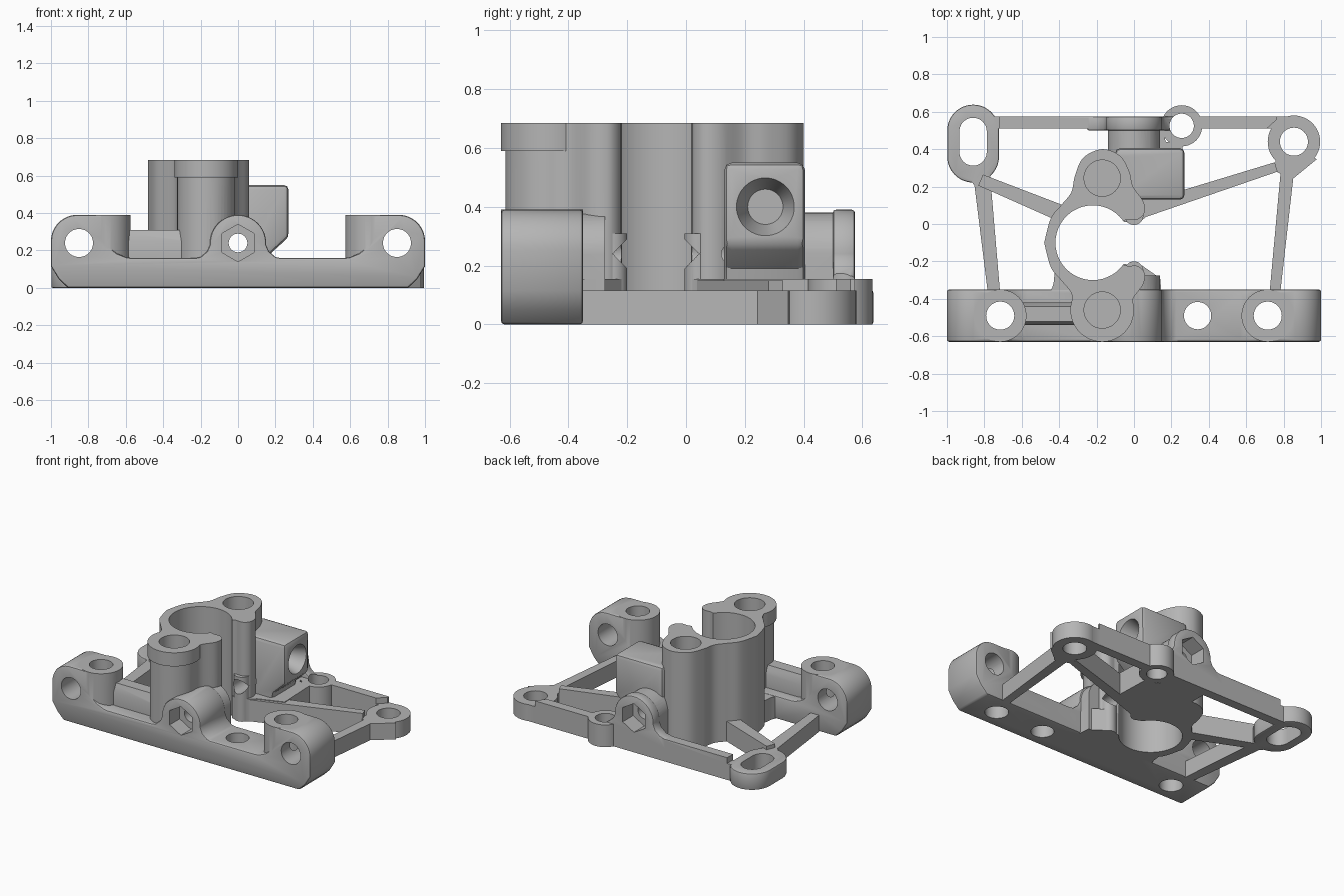
import bpy, bmesh, math
from mathutils import Vector

cube = bpy.data.objects.get("Cube")
if cube:
    bpy.data.objects.remove(cube, do_unlink=True)

grey = bpy.data.materials.new("plain_grey")
grey.use_nodes = True
GREY = (0.46, 0.46, 0.46, 1)
grey.diffuse_color = GREY
grey.node_tree.nodes["Principled BSDF"].inputs["Base Color"].default_value = GREY


def apply(obj, mod):
    bpy.context.view_layer.objects.active = obj
    bpy.ops.object.modifier_apply(modifier=mod.name)


def arc(cx, cy, r, start=0, end=360, n=48):
    full = end - start == 360
    steps = n if full else n + 1
    return [(cx + r * math.cos(math.radians(start + (end - start) * i / n)),
             cy + r * math.sin(math.radians(start + (end - start) * i / n)))
            for i in range(steps)]


def smooth(pts, n=6):
    """Smooth curve through a few guide points."""
    p = [Vector(q) for q in [pts[0]] + pts + [pts[-1]]]
    out = []
    for a, b, c, d in zip(p, p[1:], p[2:], p[3:]):
        for i in range(n):
            t = i / n
            out.append(tuple(0.5 * (2 * b + (c - a) * t + (2 * a - 5 * b + 4 * c - d) * t * t
                                    + (3 * b - a - 3 * c + d) * t ** 3)))
    return out + [pts[-1]]


def prism(name, pts, lo, hi, axis="z", bevel=0):
    """Closed outline extruded along one axis."""
    place = {"z": lambda u, v, t: (u, v, t),
             "y": lambda u, v, t: (u, t, v),
             "x": lambda u, v, t: (t, u, v)}[axis]
    bm = bmesh.new()
    face = bm.faces.new([bm.verts.new(place(u, v, lo)) for u, v in pts])
    ext = bmesh.ops.extrude_face_region(bm, geom=[face])["geom"]
    bmesh.ops.translate(bm, vec=place(0, 0, hi - lo),
                        verts=[g for g in ext if isinstance(g, bmesh.types.BMVert)])
    bmesh.ops.recalc_face_normals(bm, faces=bm.faces)
    mesh = bpy.data.meshes.new(name)
    bm.to_mesh(mesh)
    bm.free()
    obj = bpy.data.objects.new(name, mesh)
    bpy.context.collection.objects.link(obj)
    if bevel:
        mod = obj.modifiers.new("bevel", "BEVEL")
        mod.width, mod.segments = bevel, 2
        mod.limit_method, mod.angle_limit = "ANGLE", math.radians(40)
        apply(obj, mod)
    return obj


def post(name, x, y, r, lo, hi):
    return prism(name, arc(x, y, r), lo, hi)


def spoke(name, p, q, w0, w1, h):
    p, q = Vector(p), Vector(q)
    side = (q - p).normalized().orthogonal()
    return prism(name, [tuple(v) for v in (p + side * w0, q + side * w1,
                                           q - side * w1, p - side * w0)], 0, h)


def combine(body, tool, op):
    mod = body.modifiers.new("combine", "BOOLEAN")
    mod.object, mod.operation, mod.solver = tool, op, "MANIFOLD"
    apply(body, mod)
    bpy.data.objects.remove(tool, do_unlink=True)


TOP, FRONT, BAR_BACK, BACK = 0.685, -0.63, -0.35, 0.575

# Front bar with a raised, rounded ear at each end
half = ([(0.91, 0), (0.96, 0.05), (1, 0.115)] + arc(0.86, 0.25, 0.14, 0, 90, 12)
        + [(0.72, 0.39), (0.72, 0.27), (0.69, 0.22), (0.65, 0.185), (0.6, 0.165), (0.57, 0.16)])
body = prism("mounting_bracket", half + [(-x, z) for x, z in reversed(half)],
             FRONT, BAR_BACK, "y", 0.012)

parts = []
for s in (-1, 1):
    parts.append(prism("ear_post", arc(s * 0.715, -0.49, 0.14), 0.05, 0.39))

# Rod bosses at the front and the back
boss = ([(0.25, 0.08), (0.25, 0.155), (0.2, 0.165), (0.165, 0.195), (0.15, 0.23)]
        + arc(0, 0.24, 0.15, 0, 90, 12))
boss += [(-x, z) for x, z in reversed(boss[:-1])]
parts.append(prism("front_boss", boss, FRONT, BAR_BACK, "y", 0.01))
core = [(0.14, 0)] + arc(0, 0.24, 0.14, 0, 180, 24) + [(-0.14, 0)]
parts.append(prism("front_boss_core", core, -0.5, -0.275, "y"))
parts.append(prism("back_boss", boss, 0.5, BACK, "y", 0.01))
parts.append(prism("back_boss_core", core, 0.3, 0.56, "y"))

# Split clamp tower, mirrored about its own centre line
MID = -0.1
outline = smooth([(-0.48, MID), (-0.445, 0.03), (-0.39, 0.1), (-0.335, 0.17), (-0.315, 0.26),
                  (-0.27, 0.355), (-0.17, 0.4), (-0.075, 0.365), (-0.025, 0.28),
                  (-0.005, 0.2), (0.05, 0.12), (0.055, 0.06), (0.02, 0.025), (-0.03, 0.025)])
outline += [(-0.12, 0), (-0.3, MID)]
outline += [(x, 2 * MID - y) for x, y in reversed(outline[1:-1])]
parts.append(prism("clamp_tower", outline, 0, TOP))
parts.append(post("front_screw_post", -0.17, -0.46, 0.155, 0, TOP))
parts.append(post("front_screw_collar", -0.17, -0.46, 0.17, 0.59, TOP))
parts.append(post("back_clamp_tip", 0, 0.045, 0.05, 0, 0.31))
parts.append(post("front_clamp_tip", 0, -0.25, 0.05, 0, 0.31))

# Rib from the tower to the ear
parts.append(prism("ear_rib", [(-0.54, 0.1), (-0.42, 0.1), (-0.42, 0.25), (-0.44, 0.31),
                               (-0.52, 0.31), (-0.54, 0.25)], -0.65, -0.2, "x"))

# Side block for the clamp screw
parts.append(prism("screw_block", [(-0.1, 0.55), (0.27, 0.55), (0.27, 0.27), (0.18, 0.19),
                                   (0.15, 0.05), (-0.1, 0.05)], 0.13, 0.405, "y", 0.025))

# Floor webs round the tower
parts.append(prism("front_web", [(-0.46, -0.4), (0.15, -0.4), (0.14, -0.29), (0.04, -0.22),
                                 (-0.3, -0.2), (-0.42, -0.22), (-0.43, -0.32)], 0, 0.155))
parts.append(prism("back_web", [(-0.1, 0.02), (0.02, 0.0), (0.1, 0.07), (0.27, 0.13),
                                (0.26, 0.42), (0.17, 0.44), (0.14, 0.54), (-0.14, 0.54),
                                (-0.14, 0.3)], 0, 0.155))

# Open back frame: lugs, rail and spokes
slot = arc(-0.86, 0.5, 0.138, 0, 180, 24) + arc(-0.86, 0.36, 0.138, 180, 360, 24)
parts.append(prism("slotted_lug", slot, 0, 0.115, bevel=0.008))
parts.append(post("corner_lug", 0.855, 0.44, 0.14, 0, 0.115))
parts.append(post("rail_lug", 0.255, 0.525, 0.11, 0, 0.155))
parts.append(prism("back_rail", [(-0.72, 0.51), (0.71, 0.51), (0.765, 0.56), (0.765, BACK),
                                 (-0.72, BACK)], 0, 0.155))
parts.append(prism("rail_end", [(-0.8, 0.51), (0.86, 0.51), (0.86, BACK), (-0.8, BACK)], 0, 0.115))
parts.append(spoke("left_diagonal", (-0.82, 0.235), (-0.36, 0.045), 0.032, 0.045, 0.14))
parts.append(spoke("left_side_spoke", (-0.815, 0.27), (-0.745, -0.4), 0.045, 0.032, 0.115))
parts.append(spoke("right_diagonal", (0.76, 0.305), (0.05, 0.075), 0.026, 0.04, 0.15))
parts.append(spoke("right_side_spoke", (0.825, 0.33), (0.75, -0.4), 0.036, 0.028, 0.115))
parts.append(spoke("slot_lug_foot", (-0.86, 0.36), (-0.825, 0.215), 0.1, 0.03, 0.115))
parts.append(spoke("corner_lug_foot", (0.87, 0.4), (0.8, 0.26), 0.12, 0.05, 0.115))

for part in parts:
    combine(body, part, "UNION")

# Bores, slots and pockets
cuts = [post("clamp_bore", -0.22, MID, 0.2, -0.1, 0.8),
        post("bar_hole", 0.34, -0.49, 0.073, -0.1, 0.5),
        post("corner_lug_hole", 0.855, 0.44, 0.075, -0.1, 0.5),
        post("rail_lug_hole", 0.255, 0.525, 0.065, -0.1, 0.5),
        prism("lug_slot", arc(-0.86, 0.495, 0.073, 0, 180, 24)
              + arc(-0.86, 0.385, 0.073, 180, 360, 24), -0.1, 0.5),
        prism("rod_hole", arc(0, 0.24, 0.05, n=32), -0.8, 0.8, "y")]
for s in (-1, 1):
    cuts.append(post("ear_vertical_hole", s * 0.715, -0.49, 0.075, -0.1, 0.5))
    cuts.append(prism("ear_cross_hole", arc(s * 0.85, 0.24, 0.075), -0.8, -0.3, "y"))
for y in (-0.46, 0.245):
    cuts.append(post("tower_pocket", -0.17, y, 0.097, 0.35, 0.8))
for y in (-0.69, 0.46):
    cuts.append(prism("nut_pocket", arc(0, 0.24, 0.1, 30, 390, 6), y, y + 0.17, "y"))
bpy.ops.mesh.primitive_cone_add(vertices=48, radius1=0.06, radius2=0.1, depth=0.12,
                                location=(0.215, 0.27, 0.4), rotation=(0, math.pi / 2, 0))
cuts.append(bpy.context.object)
for cut in cuts:
    combine(body, cut, "DIFFERENCE")

# Finish
body.data.materials.clear()
body.data.materials.append(grey)
for f in body.data.polygons:
    f.material_index = 0
bpy.ops.object.select_all(action="DESELECT")
body.select_set(True)
bpy.context.view_layer.objects.active = body
bpy.ops.object.shade_smooth_by_angle(angle=math.radians(30))
